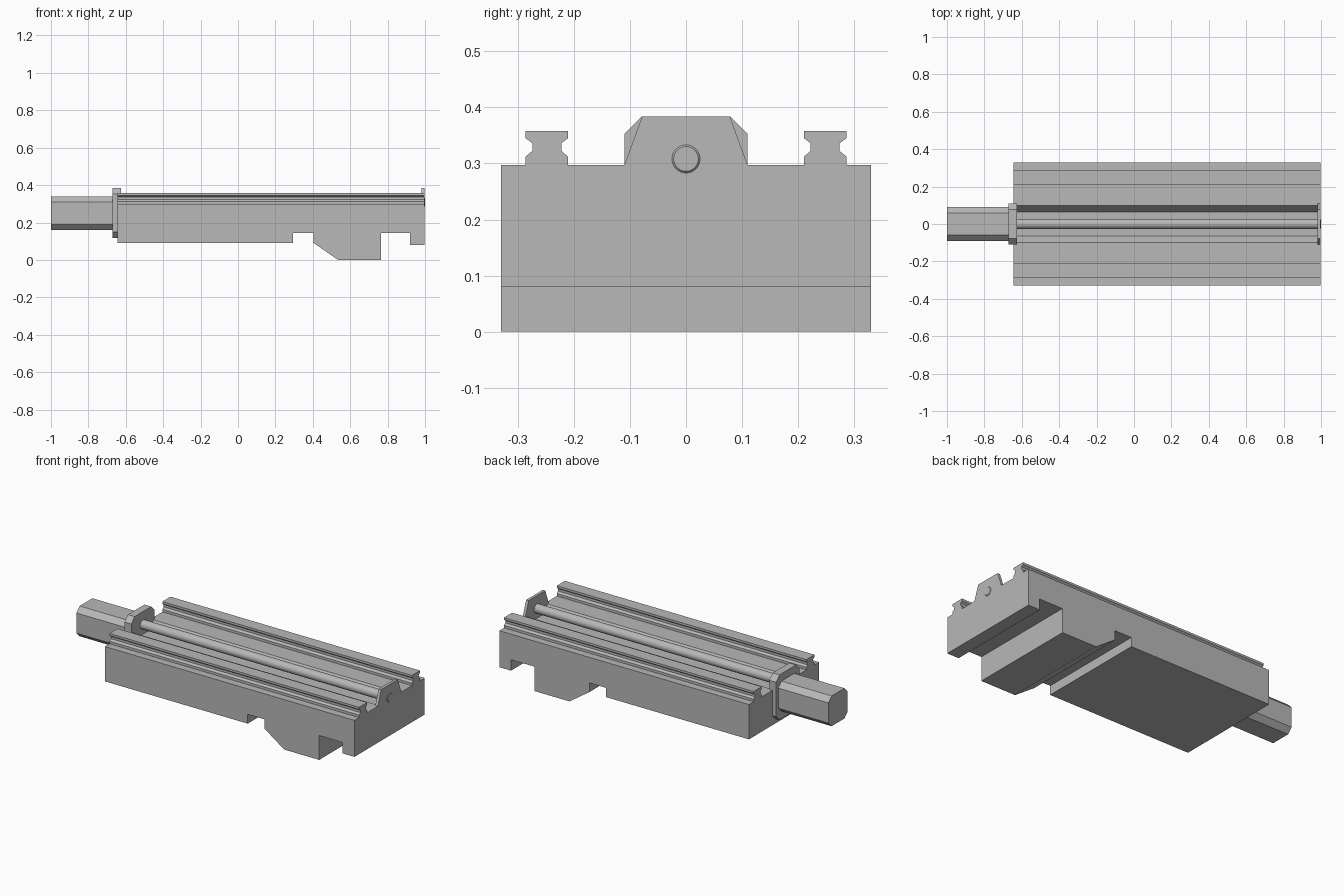
import bpy
import bmesh
import math
from mathutils import Vector

cube = bpy.data.objects.get("Cube")
if cube:
    bpy.data.objects.remove(cube, do_unlink=True)

grey = bpy.data.materials.new("machined_grey")
grey.use_nodes = True
colour = (0.48, 0.48, 0.48, 1)
grey.diffuse_color = colour
grey.node_tree.nodes["Principled BSDF"].inputs["Base Color"].default_value = colour

START, END = -0.645, 0.997
TOP = 0.297


def prism(name, points, axis, low, high):
    """Extrude a closed profile along x (profile in y, z) or y (profile in x, z)."""
    bm = bmesh.new()
    if axis == "x":
        ring = [bm.verts.new((low, a, b)) for a, b in points]
        push = Vector((high - low, 0, 0))
    else:
        ring = [bm.verts.new((a, low, b)) for a, b in points]
        push = Vector((0, high - low, 0))
    face = bm.faces.new(ring)
    result = bmesh.ops.extrude_face_region(bm, geom=[face])
    moved = [v for v in result["geom"] if isinstance(v, bmesh.types.BMVert)]
    bmesh.ops.translate(bm, verts=moved, vec=push)
    bmesh.ops.recalc_face_normals(bm, faces=bm.faces)
    mesh = bpy.data.meshes.new(name)
    bm.to_mesh(mesh)
    bm.free()
    mesh.materials.append(grey)
    obj = bpy.data.objects.new(name, mesh)
    bpy.context.collection.objects.link(obj)
    return obj


def chamfered_square(half, cut, middle):
    """Square outline with its four corners cut off."""
    a, b = half, half - cut
    corners = [(a, b), (b, a), (-b, a), (-a, b), (-a, -b), (-b, -a), (b, -a), (a, -b)]
    return [(y, z + middle) for y, z in corners]


# Base casting with its stepped underside
underside = [(START, 0.09), (0.295, 0.09), (0.295, 0.145), (0.405, 0.145),
             (0.405, 0.09), (0.535, 0), (0.765, 0), (0.765, 0.145),
             (0.92, 0.145), (0.92, 0.08), (END, 0.08)]
base = prism("base", underside + [(END, TOP), (START, TOP)], "y", -0.33, 0.33)

# Sloped channel along the top for the drive screw
channel = [(-0.065, 0.25), (0.065, 0.25), (0.098, TOP), (0.098, 0.4),
           (-0.098, 0.4), (-0.098, TOP)]
cutter = prism("channel_cutter", channel, "x", -0.635, 0.98)
cutter.hide_render = True
cut = base.modifiers.new("channel", "BOOLEAN")
cut.operation = "DIFFERENCE"
cut.solver = "EXACT"
cut.object = cutter
bpy.context.view_layer.objects.active = base
bpy.ops.object.modifier_apply(modifier=cut.name)
bpy.data.objects.remove(cutter, do_unlink=True)

# Waisted guide rails
half_rail = [(0.038, TOP), (0.038, 0.312), (0.026, 0.322), (0.026, 0.336),
             (0.038, 0.345), (0.038, 0.358)]
rail = half_rail + [(-y, z) for y, z in reversed(half_rail)]
for side, centre in (("front", -0.248), ("back", 0.248)):
    prism(side + "_rail", [(y + centre, z) for y, z in rail], "x", START, END)

# Bearing plate, motor flange and motor
prism("end_bearing", [(-0.11, TOP), (0.11, TOP), (0.078, 0.384), (-0.078, 0.384)],
      "x", 0.98, END)
prism("motor_flange", chamfered_square(0.11, 0.032, 0.274), "x", -0.67, -0.625)
flange = bpy.data.objects["motor_flange"]
for v in flange.data.vertices:
    if v.co.z < 0.25:
        v.co.z -= 0.048
prism("motor", chamfered_square(0.09, 0.03, 0.25), "x", -1, -0.67)

# Drive screw with a chamfered tip
SIDES = 48
circle = [(0.027 * math.cos(2 * math.pi * i / SIDES),
           0.308 + 0.027 * math.sin(2 * math.pi * i / SIDES)) for i in range(SIDES)]
screw = prism("drive_screw", circle, "x", -0.64, END - 0.002)
bm = bmesh.new()
bm.from_mesh(screw.data)
tip = max(bm.faces, key=lambda f: f.calc_center_median().x)
bmesh.ops.inset_region(bm, faces=[tip], thickness=0.005)
bmesh.ops.translate(bm, verts=tip.verts[:], vec=(1 - END + 0.002, 0, 0))
bm.to_mesh(screw.data)
bm.free()
bpy.ops.object.select_all(action="DESELECT")
screw.select_set(True)
bpy.context.view_layer.objects.active = screw
bpy.ops.object.shade_smooth_by_angle(angle=math.radians(30))
